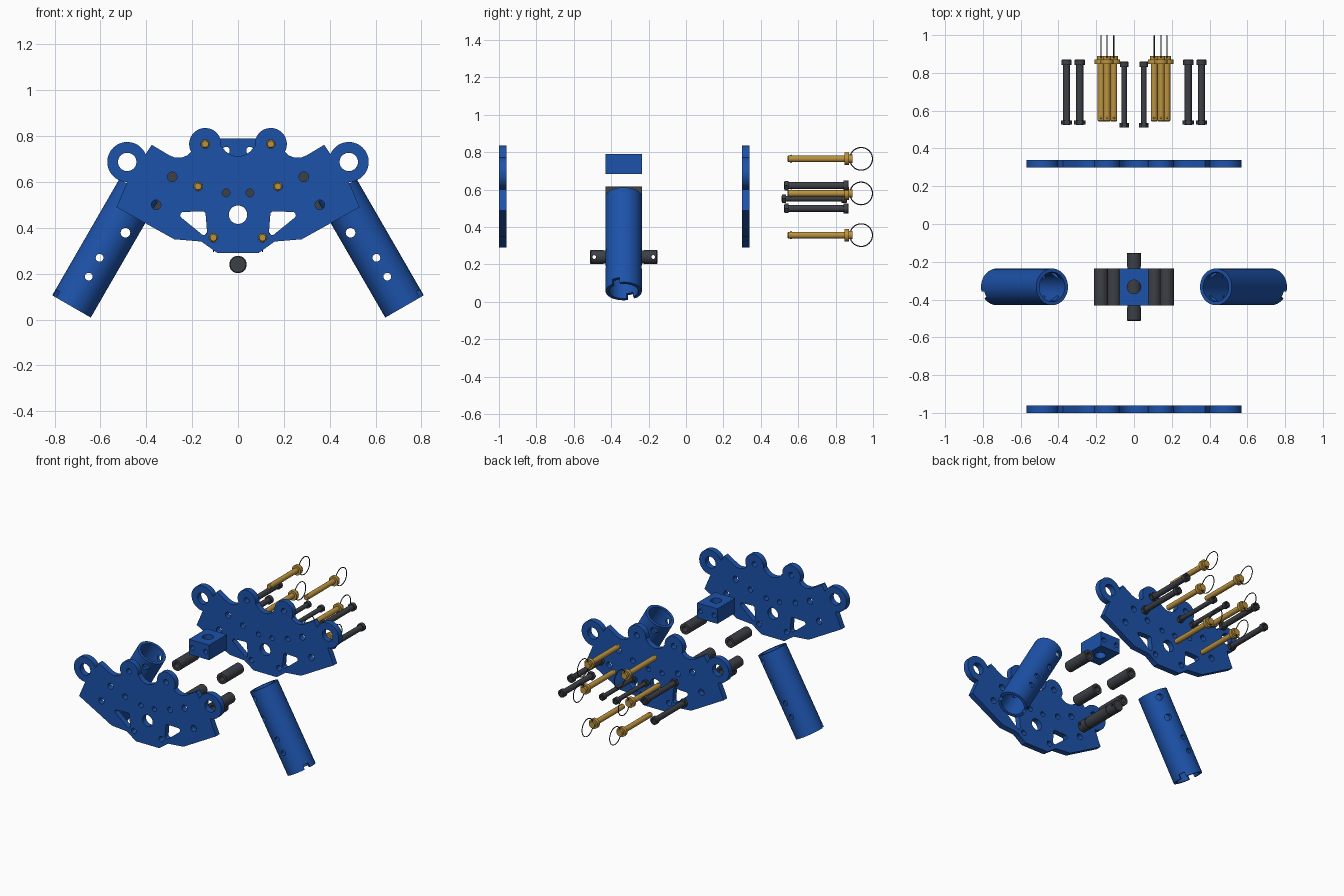
import bpy, bmesh
from math import sin, cos, pi, radians
from mathutils import Matrix, Vector

if "Cube" in bpy.data.objects:
    bpy.data.objects.remove(bpy.data.objects["Cube"])

def material(name, rgb):
    m = bpy.data.materials.new(name)
    m.diffuse_color = (*rgb, 1)
    m.use_nodes = True
    m.node_tree.nodes["Principled BSDF"].inputs["Base Color"].default_value = m.diffuse_color
    return m

BLUE = material("blue", (0.012, 0.085, 0.40))
GOLD = material("gold", (0.50, 0.29, 0.05))
DARK = material("dark_steel", (0.045, 0.05, 0.06))
ALONG_Y = Matrix.Rotation(-pi / 2, 4, 'X')      # local z -> world y
MID_Y = -0.333                                   # centre of the clamped parts

def finish(name, bm, mat):
    bmesh.ops.recalc_face_normals(bm, faces=bm.faces[:])
    me = bpy.data.meshes.new(name)
    bm.to_mesh(me)
    bm.free()
    ob = bpy.data.objects.new(name, me)
    bpy.context.collection.objects.link(ob)
    if mat:
        me.materials.append(mat)
    return ob

def smooth(ob):
    bpy.ops.object.select_all(action='DESELECT')
    ob.select_set(True)
    bpy.context.view_layer.objects.active = ob
    bpy.ops.object.shade_smooth_by_angle(angle=radians(32))
    return ob

def lathe(bm, profile, mtx, n=32, closed=False):
    """Spin (radius, height) points round local z."""
    rings = []
    for r, h in profile:
        cnt = n if r > 0 else 1
        rings.append([bm.verts.new(mtx @ Vector((r * cos(2 * pi * i / n), r * sin(2 * pi * i / n), h)))
                      for i in range(cnt)])
    pairs = list(zip(rings, rings[1:])) + ([(rings[-1], rings[0])] if closed else [])
    for a, b in pairs:
        for i in range(n):
            j = (i + 1) % n
            vs = [a[i % len(a)], a[j % len(a)], b[j % len(b)], b[i % len(b)]]
            bm.faces.new(list(dict.fromkeys(vs)))

def rod(bm, r, h0, h1, mtx, n=24):
    lathe(bm, [(0, h0), (r, h0), (r, h1), (0, h1)], mtx, n)

def at(x, y, z):
    return Matrix.Translation((x, y, z))

def cut(ob, cutter_bm):
    """Subtract the cutter mesh and bake the result."""
    c = finish("cutter", cutter_bm, None)
    c.hide_render = True
    mod = ob.modifiers.new("cut", 'BOOLEAN')
    mod.operation, mod.solver, mod.object = 'DIFFERENCE', 'EXACT', c
    bake(ob)
    bpy.data.objects.remove(c)
    return ob

def bake(ob):
    me = bpy.data.meshes.new_from_object(ob.evaluated_get(bpy.context.evaluated_depsgraph_get()))
    ob.modifiers.clear()
    ob.data = me

def mirror_copy(ob, name):
    me = ob.data.copy()
    me.transform(Matrix.Scale(-1, 4, (1, 0, 0)))
    me.flip_normals()
    new = bpy.data.objects.new(name, me)
    bpy.context.collection.objects.link(new)
    return new

def arc(cx, cz, r, a0, a1, n):
    return [(cx + r * cos(radians(a0 + (a1 - a0) * i / n)),
             cz + r * sin(radians(a0 + (a1 - a0) * i / n))) for i in range(n + 1)]

def circle(cx, cz, r, n=32):
    return arc(cx, cz, r, 0, 360, n)[:-1]

# hole positions on the right half (x, z)
pins = [(0.143, 0.765), (0.174, 0.58), (0.107, 0.357)]
tube_bolts = [(0.287, 0.622), (0.357, 0.50)]
block_bolt = (0.052, 0.552)

# side plates: half outline mirrored, with holes, as a filled curve
half = [(0.09, 0.29), (0.16, 0.34), (0.278, 0.35), (0.53, 0.49)]
half += arc(0.483, 0.687, 0.087, -90, 157, 36)
half += [(0.376, 0.762), (0.30, 0.716), (0.275, 0.706), (0.245, 0.706), (0.22, 0.716)]
half += arc(0.143, 0.765, 0.07, -28, 188, 28)
half += arc(0, 0.79, 0.078, -30, -88, 10)
loops = [half + [(-x, z) for x, z in reversed(half)], circle(0, 0.457, 0.04)]
window = []
for x, z, a0, a1 in [(0.238, 0.455, -45, 100), (0.155, 0.458, 95, 185),
                     (0.149, 0.382, 175, 320)]:
    window += arc(x, z, 0.014, a0, a1, 6)
for s in (1, -1):
    loops.append([(s * x, z) for x, z in window])
    loops.append(circle(s * 0.483, 0.687, 0.04))
    loops.append(circle(s * block_bolt[0], block_bolt[1], 0.017, 20))
    loops += [circle(s * x, z, 0.019, 20) for x, z in pins]
    loops += [circle(s * x, z, 0.021, 20) for x, z in tube_bolts]
cu = bpy.data.curves.new("plate", 'CURVE')
cu.dimensions, cu.fill_mode, cu.extrude = '2D', 'BOTH', 0.02
for pts in loops:
    sp = cu.splines.new('POLY')
    sp.points.add(len(pts) - 1)
    sp.use_cyclic_u = True
    for p, (x, z) in zip(sp.points, pts):
        p.co = (x, z, 0, 1)
tmp = bpy.data.objects.new("plate_curve", cu)
bpy.context.collection.objects.link(tmp)
plate = bpy.data.meshes.new_from_object(tmp.evaluated_get(bpy.context.evaluated_depsgraph_get()))
bpy.data.objects.remove(tmp)
for name, y in (("front_plate", -0.98), ("back_plate", 0.32)):
    bm = bmesh.new()
    bm.from_mesh(plate)
    bmesh.ops.remove_doubles(bm, verts=bm.verts[:], dist=1e-5)
    bm.transform(at(0, y, 0) @ Matrix.Rotation(pi / 2, 4, 'X'))
    smooth(finish(name, bm, BLUE))

# leg tubes: drilled, slotted at the foot
bm = bmesh.new()
lathe(bm, [(0.078, 0), (0.097, 0), (0.097, 0.585), (0.078, 0.585)], Matrix(), 48, True)
tube = finish("left_leg_tube", bm, BLUE)
c = bmesh.new()
for v, u, r in ((0, 0.15, 0.017), (0, 0.245, 0.017), (0.043, 0.396, 0.021), (0.043, 0.536, 0.021)):
    rod(c, r, -0.2, 0.2, at(v, 0, u) @ ALONG_Y)
bmesh.ops.create_cube(c, size=1, matrix=Matrix.Rotation(radians(26), 4, 'Z') @ Matrix.Diagonal((0.3, 0.04, 0.06, 1)))
cut(tube, c)
tube.data.transform(at(-0.726, MID_Y, 0.057) @ Matrix.Rotation(radians(30), 4, 'Y'))
smooth(tube)
mirror_copy(tube, "right_leg_tube")

# centre block with one vertical bore and two bolt holes
bm = bmesh.new()
bmesh.ops.create_cube(bm, size=1, matrix=at(0, MID_Y, 0.737) @ Matrix.Diagonal((0.156, 0.196, 0.105, 1)))
block = finish("centre_block", bm, BLUE)
c = bmesh.new()
rod(c, 0.036, 0.6, 0.9, at(0, MID_Y, 0), 32)
cut(block, c)
c = bmesh.new()
for s in (1, -1):
    rod(c, 0.016, -0.2, 0.2, at(s * 0.052, MID_Y, 0.737) @ ALONG_Y)
smooth(cut(block, c))

# hanging rod with grooves and cross-drilled ends
prof = [(0, -0.18), (0.034, -0.18), (0.038, -0.176), (0.038, -0.108), (0.034, -0.108), (0.034, -0.098), (0.038, -0.098)]
bm = bmesh.new()
lathe(bm, prof + [(r, -h) for r, h in reversed(prof)], at(0, MID_Y, 0.24) @ ALONG_Y)
bar = finish("cross_rod", bm, DARK)
c = bmesh.new()
for y in (-0.158, 0.158):
    rod(c, 0.010, -0.1, 0.1, at(0, MID_Y + y, 0.24) @ Matrix.Rotation(pi / 2, 4, 'Y'), 16)
smooth(cut(bar, c))

def socket_bolt(name, x, z, r, head, y0, y1):
    """Bolt with socket head at the back and hexagonal nut at the front."""
    bm = bmesh.new()
    m = at(x, 0, z) @ ALONG_Y
    lathe(bm, [(0, y0), (r, y0), (r, y1 - 0.028), (head, y1 - 0.028), (head, y1 - 0.003),
               (head - 0.003, y1), (head * 0.55, y1), (head * 0.55, y1 - 0.015), (0, y1 - 0.015)], m, 24)
    lathe(bm, [(r, y0 + 0.002), (head * 1.1, y0 + 0.002), (head * 1.1, y0 + 0.024), (r, y0 + 0.024)], m, 6, True)
    smooth(finish(name, bm, DARK))

for s, side in ((1, "right"), (-1, "left")):
    # spacer sleeves on the lower pins
    for i, (x, z) in enumerate(pins[1:]):
        bm = bmesh.new()
        lathe(bm, [(0.019, -0.098), (0.037, -0.098), (0.037, 0.098), (0.019, 0.098)],
              at(s * x, MID_Y, z) @ ALONG_Y, 32, True)
        smooth(finish(f"{side}_spacer_{i + 1}", bm, DARK))
    # bolts
    for i, (x, z) in enumerate(tube_bolts):
        socket_bolt(f"{side}_tube_bolt_{i + 1}", s * x, z, 0.019, 0.027, 0.525, 0.87)
    socket_bolt(f"{side}_block_bolt", s * block_bolt[0], block_bolt[1], 0.015, 0.023, 0.51, 0.86)
    # locking pins with detent balls and pull rings
    for i, (x, z) in enumerate(pins):
        bm = bmesh.new()
        lathe(bm, [(0, 0.543), (0.014, 0.543), (0.018, 0.548), (0.018, 0.848), (0.034, 0.848),
                   (0.034, 0.872), (0.022, 0.872), (0.022, 0.889), (0, 0.889)], at(s * x, 0, z) @ ALONG_Y, 24)
        for t in (-1, 1):
            bmesh.ops.create_icosphere(bm, subdivisions=2, radius=0.006, matrix=at(s * x, 0.562, z + t * 0.016))
        smooth(finish(f"{side}_pin_{i + 1}", bm, GOLD))
        bm = bmesh.new()
        lathe(bm, [(0.0605 + 0.003 * cos(k * pi / 4), 0.003 * sin(k * pi / 4)) for k in range(8)],
              at(s * x, 0.9365, z) @ Matrix.Rotation(pi / 2, 4, 'Y'), 40, True)
        ring = smooth(finish(f"{side}_pull_ring_{i + 1}", bm, DARK))
        ring.data.shade_smooth()
